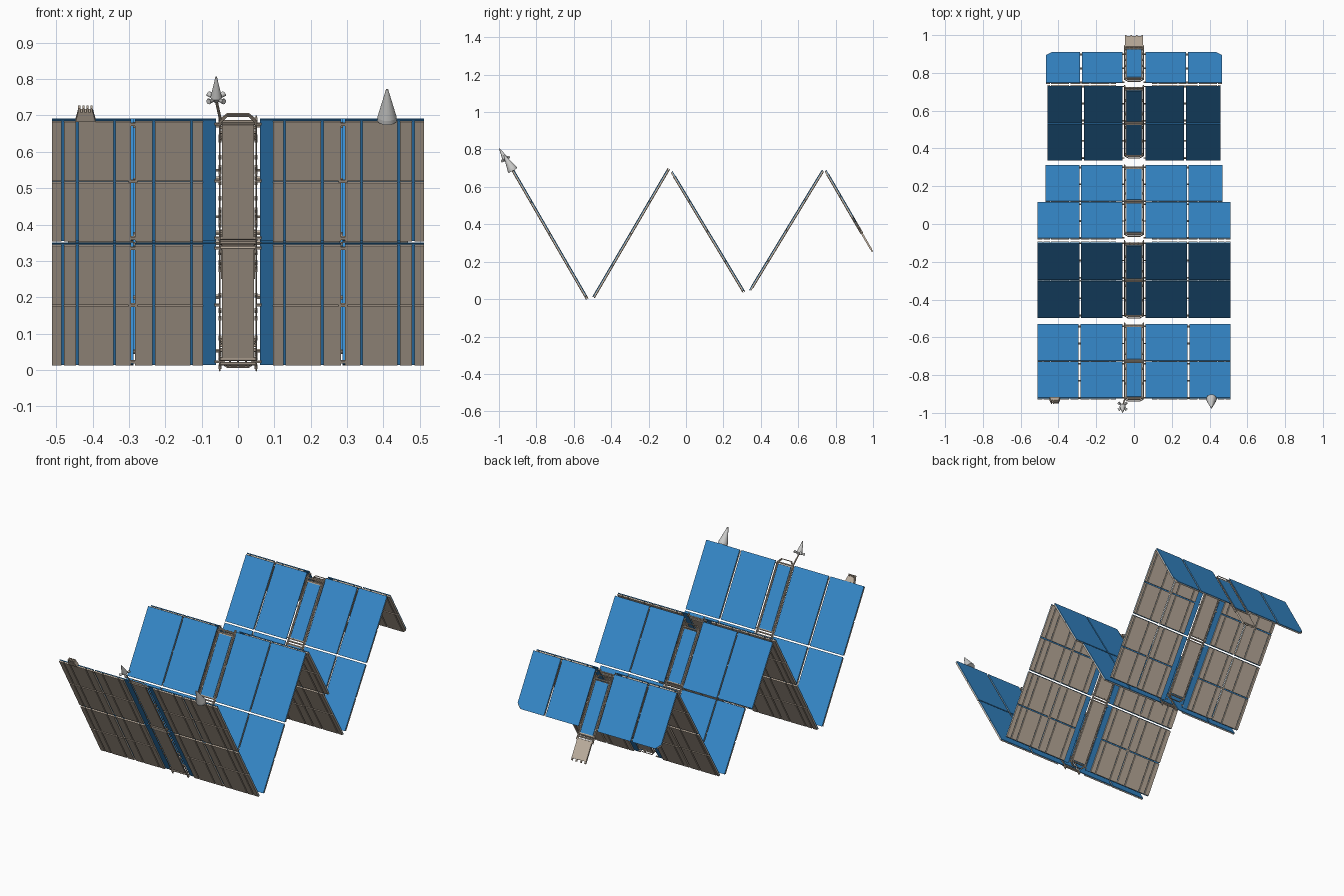
import bpy, bmesh, math
from mathutils import Matrix, Vector

if "Cube" in bpy.data.objects:
    bpy.data.objects.remove(bpy.data.objects["Cube"])


def material(name, rgb):
    m = bpy.data.materials.new(name)
    m.diffuse_color = (*rgb, 1)
    m.use_nodes = True
    m.node_tree.nodes["Principled BSDF"].inputs["Base Color"].default_value = m.diffuse_color
    return m


BLUE = material("cell_blue", (0.038, 0.26, 0.62))
TAUPE = material("taupe", (0.55, 0.46, 0.37))
GREY = material("antenna_grey", (0.6, 0.6, 0.59))


def prism(bm, pts, n0, n1):
    """Extrude an (x, s) outline between two heights n0 and n1."""
    low = [bm.verts.new((x, s, n0)) for x, s in pts]
    high = [bm.verts.new((x, s, n1)) for x, s in pts]
    bm.faces.new(low)
    bm.faces.new(high)
    for i in range(len(pts)):
        j = (i + 1) % len(pts)
        bm.faces.new((low[i], low[j], high[j], high[i]))


def box(bm, x0, x1, s0, s1, n0, n1):
    prism(bm, [(x0, s0), (x1, s0), (x1, s1), (x0, s1)], n0, n1)


def tube(bm, a, b, r0, r1=None, sides=6):
    """Round bar or cone between two points."""
    a, b = Vector(a), Vector(b)
    d = b - a
    rot = d.to_track_quat('Z', 'Y').to_matrix().to_4x4()
    bmesh.ops.create_cone(bm, cap_ends=True, segments=sides, radius1=r0,
                          radius2=r0 if r1 is None else r1, depth=d.length,
                          matrix=Matrix.Translation((a + b) / 2) @ rot)


def finish(bm, name, mat, frame, smooth=False):
    bmesh.ops.recalc_face_normals(bm, faces=bm.faces)
    me = bpy.data.meshes.new(name)
    bm.to_mesh(me)
    bm.free()
    me.materials.append(mat)
    ob = bpy.data.objects.new(name, me)
    bpy.context.collection.objects.link(ob)
    ob.matrix_world = frame
    if smooth:
        for p in me.polygons:
            p.use_smooth = len(p.vertices) < 5
    return ob


def frame_of(p, q):
    """Local axes: x across, s along the wing, n out of the cell side."""
    d = Vector((0, q[0] - p[0], q[1] - p[1]))
    s = d.normalized()
    x = Vector((1, 0, 0))
    m = Matrix((x, s, x.cross(s))).transposed().to_4x4()
    m.translation = Vector((0, p[0], p[1]))
    return m, d.length


# start (y, z), end (y, z), outer half widths per row, inner/outer gap, boom overhang
SEGMENTS = [
    ((-0.925, 0.687), (-0.535, 0.013), (0.512, 0.512), (0.283, 0.295), (-0.02, 0.015)),
    ((-0.492, 0.013), (-0.097, 0.688), (0.512, 0.512), (0.281, 0.288), (-0.006, 0.01)),
    ((-0.078, 0.682), (0.307, 0.042), (0.512, 0.468), (0.281, 0.288), (0.028, 0.005)),
    ((0.342, 0.045), (0.733, 0.688), (0.458, 0.458), (0.265, 0.275), (0.02, -0.005)),
    ((0.745, 0.688), (0.905, 0.412), (0.466,), (0.276, 0.287), (0.024, 0.07)),
]
INNER = 0.061
GROOVES = [0.128, 0.232, 0.34, 0.442, 0.482]


def panel(bm, sx, x0, x1, s0, s1, n0, n1, cut=0):
    pts = [(sx * x0, s0), (sx * x1, s0)]
    pts += [(sx * x1, s1 - cut), (sx * (x1 - cut), s1)] if cut else [(sx * x1, s1)]
    prism(bm, pts + [(sx * x0, s1)], n0, n1)


for k, (p, q, widths, gap, over) in enumerate(SEGMENTS, 1):
    F, L = frame_of(p, q)
    rows = len(widths)
    last = rows == 1
    cells, backs, hinges = bmesh.new(), bmesh.new(), bmesh.new()
    for r, w in enumerate(widths):
        s0 = L * r / rows + (0.004 if r else 0)
        s1 = L * (r + 1) / rows - (0.004 if r < rows - 1 else 0)
        mid = (s0 + s1) / 2
        for sx in (-1, 1):
            for x0, x1 in ((INNER, gap[0]), (gap[1], w)):
                outer = x1 == w
                # blue cell sheet
                panel(cells, sx, x0, x1, s0, s1, 0.002, 0.006,
                      0.03 if last and outer else 0)
                # backing plates, split by narrow grooves
                start = max(x0, 0.096)
                edges = [start] + [g for g in GROOVES if start < g < x1 - 0.01] + [x1]
                for a, b in zip(edges, edges[1:]):
                    a += 0.003 if a != start else 0
                    b -= 0.003 if b != x1 else 0
                    panel(backs, sx, a, b, s0 + 0.003, mid - 0.003, -0.006, 0.002)
                    panel(backs, sx, a, b, mid + 0.003, s1 - 0.003, -0.006, 0.002,
                          0.02 if last and b == w else 0)
            # hinges bridging inner and outer panels, and panel to boom
            for s in (s0 + 0.012, mid, s1 - 0.012):
                panel(hinges, sx, gap[0] - 0.006, gap[1] + 0.006, s - 0.004, s + 0.004, -0.005, 0.001)
                panel(hinges, sx, 0.05, 0.064, s - 0.003, s + 0.003, -0.004, 0.001)
    finish(cells, f"solar_cells_{k}", BLUE, F)
    finish(backs, f"backing_plates_{k}", TAUPE, F)
    finish(hinges, f"panel_hinges_{k}", TAUPE, F)

    # central boom: double rails with a chamfered nose and rungs
    b0, b1 = over[0], L + over[1]
    rails = bmesh.new()
    path = [(-0.05, b1), (-0.05, b0 + 0.025), (-0.03, b0 + 0.003),
            (0.03, b0 + 0.003), (0.05, b0 + 0.025), (0.05, b1)]
    for n in (-0.005, 0.005):
        for a, b in zip(path, path[1:]):
            tube(rails, (*a, n), (*b, n), 0.0028)
    rungs = [b0 + 0.025, b1 - 0.02, b1 - 0.035]
    if not last:
        rungs += [L / 2 - 0.015, L / 2, L / 2 + 0.015]
    for s in rungs:
        tube(rails, (-0.05, s, 0), (0.05, s, 0), 0.005)
    for x in (-0.022, 0.0, 0.022):
        tube(rails, (x, b1 - 0.04, 0), (x, b1 - 0.012, 0), 0.003)
    for x in (-0.05, 0.05):
        for i in range(6):
            s = b0 + 0.03 + (b1 - b0 - 0.04) * i / 5
            box(rails, x - 0.004, x + 0.004, s - 0.004, s + 0.004, -0.006, 0.006)
    finish(rails, f"boom_rails_{k}", TAUPE, F)

    # boom cells with taupe backing
    c0, c1, m = b0 + 0.035, b1 - 0.042, L / 2
    spans = [(c0, c1)] if last else [(c0, m - 0.02), (m + 0.02, c1)]
    core, back = bmesh.new(), bmesh.new()
    for a, b in spans:
        box(core, -0.041, 0.041, a, b, 0.001, 0.005)
        box(back, -0.044, 0.044, a - 0.003, b + 0.003, -0.005, 0.001)
    finish(core, f"boom_cells_{k}", BLUE, F)
    finish(back, f"boom_backing_{k}", TAUPE, F)

    if last:
        # toothed tail plate on the far end
        tail = bmesh.new()
        box(tail, -0.047, 0.047, b1 - 0.01, 0.49, -0.005, 0.005)
        for x in (-0.043, -0.015, 0.015, 0.043):
            box(tail, x - 0.004, x + 0.004, 0.49, 0.503, -0.004, 0.004)
        finish(tail, "boom_tail", TAUPE, F)

# antennas on the front upper edge, in the first wing's frame
F, _ = frame_of(*SEGMENTS[0][:2])

bm = bmesh.new()
tube(bm, (0.41, 0.0, 0), (0.41, -0.012, 0), 0.027, 0.026, 16)
tube(bm, (0.41, -0.012, 0), (0.41, -0.098, 0), 0.026, 0.003, 16)
finish(bm, "cone_antenna", GREY, F, True)

bm = bmesh.new()
tube(bm, (-0.046, 0.01, 0), (-0.06, -0.065, -0.004), 0.004, sides=8)
finish(bm, "antenna_rod", TAUPE, F)

bm = bmesh.new()
tube(bm, (-0.06, -0.062, -0.004), (-0.06, -0.075, -0.004), 0.008, 0.016, 12)
tube(bm, (-0.06, -0.075, -0.004), (-0.06, -0.14, -0.004), 0.016, 0.002, 12)
for i in range(4):
    a = math.pi / 4 + i * math.pi / 2
    dx, dn = math.cos(a), math.sin(a)
    tube(bm, (-0.06 + 0.01 * dx, -0.07, -0.004 + 0.01 * dn),
         (-0.06 + 0.03 * dx, -0.074, -0.004 + 0.03 * dn), 0.004, 0.008, 8)
finish(bm, "spike_antenna", GREY, F, True)

# toothed sensor block
bm = bmesh.new()
prism(bm, [(-0.447, 0.0), (-0.392, 0.0), (-0.399, -0.03), (-0.44, -0.03)], -0.01, 0.01)
for i in range(4):
    x = -0.4365 + i * 0.0113
    box(bm, x - 0.003, x + 0.003, -0.042, -0.03, -0.009, 0.009)
finish(bm, "sensor_block", TAUPE, F)
